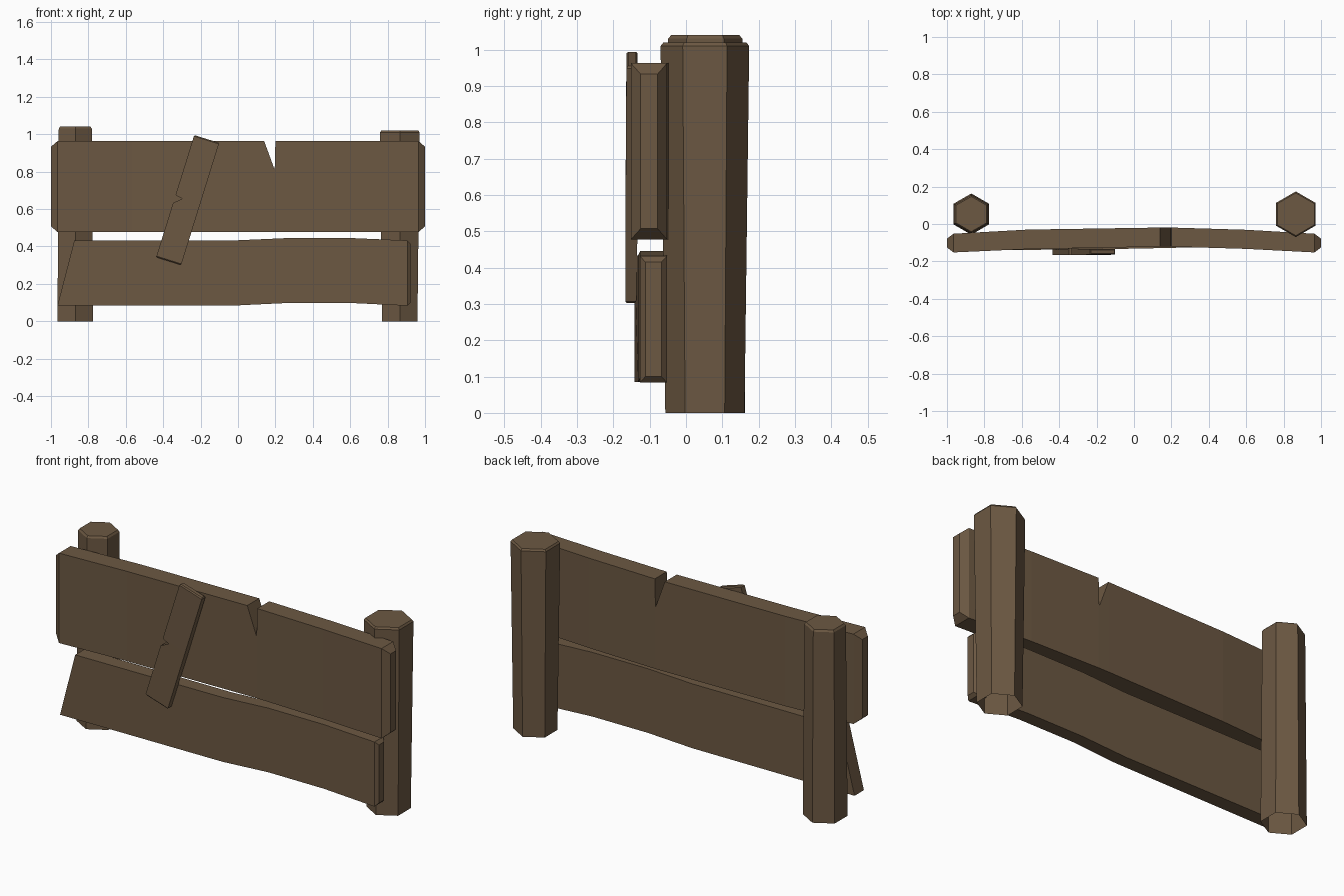
import bpy, bmesh, math

if "Cube" in bpy.data.objects:
    bpy.data.objects.remove(bpy.data.objects["Cube"])

wood = bpy.data.materials.new("wood")
wood.diffuse_color = (0.15, 0.098, 0.055, 1)
wood.use_nodes = True
wood.node_tree.nodes["Principled BSDF"].inputs["Base Color"].default_value = wood.diffuse_color


def finish(name, bm):
    bmesh.ops.recalc_face_normals(bm, faces=bm.faces)
    me = bpy.data.meshes.new(name)
    bm.to_mesh(me)
    bm.free()
    ob = bpy.data.objects.new(name, me)
    bpy.context.collection.objects.link(ob)
    me.materials.append(wood)
    return ob


def skin(bm, rings, cap_start=True):
    for a, b in zip(rings, rings[1:]):
        n = len(a)
        for i in range(n):
            bm.faces.new((a[i], a[(i + 1) % n], b[(i + 1) % n], b[i]))
    if cap_start:
        bm.faces.new(rings[0])
    bm.faces.new(rings[-1])


def plank(name, stations):
    """Loft of rectangles; station = (x bottom, x top, z low, z high, y front, y back)"""
    bm = bmesh.new()
    rings = []
    for xb, xt, z0, z1, y0, y1 in stations:
        rings.append([bm.verts.new(p) for p in
                      ((xb, y0, z0), (xb, y1, z0), (xt, y1, z1), (xt, y0, z1))])
    skin(bm, rings)
    return finish(name, bm)


def post(name, x, y, r_bottom, r_top, height):
    """Tapered hexagonal post, chamfered at the top and open underneath"""
    bm = bmesh.new()
    rings = []
    for r, z in ((r_bottom, 0), (r_top, height - 0.01), (r_top - 0.008, height)):
        rings.append([bm.verts.new((x + r * math.sin(i * math.pi / 3),
                                    y + r * math.cos(i * math.pi / 3), z))
                      for i in range(6)])
    skin(bm, rings, cap_start=False)
    return finish(name, bm)


# posts
post("left_post", -0.87, 0.053, 0.110, 0.102, 1.04)
post("right_post", 0.865, 0.052, 0.109, 0.122, 1.02)

# upper board: bowed, chamfered ends, V notch in the top edge
lo, hi = 0.477, 0.963
plank("upper_board", [
    (-1.0, -1.0, lo + 0.03, hi - 0.03, -0.125, -0.078),
    (-0.965, -0.965, lo, hi, -0.152, -0.052),
    (-0.57, -0.57, lo, hi, -0.134, -0.030),
    (0.14, 0.14, lo, hi, -0.121, -0.019),
    (0.196, 0.196, lo, 0.81, -0.121, -0.019),
    (0.20, 0.20, lo, hi, -0.121, -0.019),
    (0.60, 0.60, lo, hi, -0.133, -0.031),
    (0.965, 0.965, lo, hi, -0.152, -0.052),
    (1.0, 1.0, lo + 0.03, hi - 0.03, -0.125, -0.078),
])

# lower board: slanted left end, slight wave in the middle
plank("lower_board", [
    (-0.965, -0.875, 0.085, 0.433, -0.142, -0.062),
    (0.0, 0.0, 0.085, 0.433, -0.132, -0.058),
    (0.27, 0.27, 0.098, 0.445, -0.126, -0.056),
    (0.60, 0.60, 0.098, 0.445, -0.126, -0.055),
    (0.905, 0.905, 0.083, 0.432, -0.127, -0.052),
    (0.922, 0.922, 0.100, 0.415, -0.112, -0.068),
])

# leaning patch board: nicked on its left edge
h = 0.07
patch = plank("patch_board", [
    (-0.342, -0.342, -h + 0.005, h - 0.005, -0.162, -0.142),
    (-0.336, -0.336, -h, h, -0.167, -0.137),
    (-0.038, -0.038, -h, h, -0.166, -0.132),
    (-0.002, -0.002, -h, 0.03, -0.166, -0.132),
    (0.006, 0.006, -h, h, -0.166, -0.132),
    (0.336, 0.336, -h, h, -0.164, -0.133),
    (0.342, 0.342, -h + 0.005, h - 0.005, -0.159, -0.138),
])
patch.location = (-0.269, 0, 0.648)
patch.rotation_euler = (0, math.radians(-72.7), 0)
